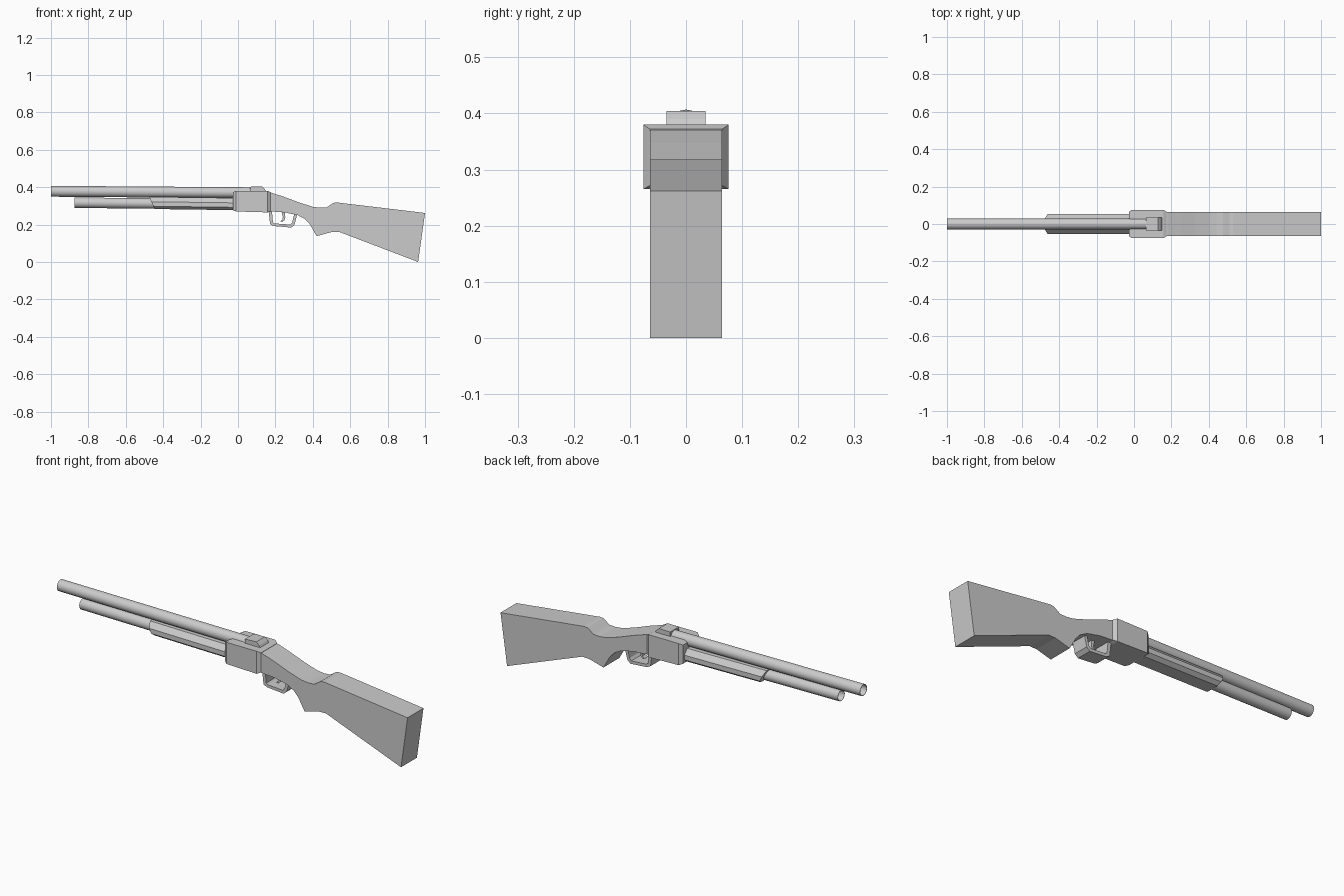
import bpy, bmesh, math
from mathutils import Matrix

if "Cube" in bpy.data.objects:
    bpy.data.objects.remove(bpy.data.objects["Cube"])

grey = bpy.data.materials.new("light_grey")
grey.use_nodes = True
COLOR = (0.6, 0.6, 0.6, 1)
grey.diffuse_color = COLOR
grey.node_tree.nodes["Principled BSDF"].inputs["Base Color"].default_value = COLOR


def finish(name, bm):
    bmesh.ops.recalc_face_normals(bm, faces=bm.faces)
    mesh = bpy.data.meshes.new(name)
    bm.to_mesh(mesh)
    bm.free()
    mesh.materials.append(grey)
    obj = bpy.data.objects.new(name, mesh)
    bpy.context.collection.objects.link(obj)
    return obj


def side_plate(name, outline, half):
    """Extrude an x-z outline symmetrically across y."""
    bm = bmesh.new()
    face = bm.faces.new([bm.verts.new((x, -half, z)) for x, z in outline])
    new = bmesh.ops.extrude_face_region(bm, geom=[face])["geom"]
    verts = [v for v in new if isinstance(v, bmesh.types.BMVert)]
    bmesh.ops.translate(bm, verts=verts, vec=(0, 2 * half, 0))
    return finish(name, bm)


def loft(name, rings):
    """Skin a row of rings with equal point counts and cap both ends."""
    bm = bmesh.new()
    loops = [[bm.verts.new(p) for p in ring] for ring in rings]
    for a, b in zip(loops, loops[1:]):
        for i in range(len(a)):
            j = (i + 1) % len(a)
            bm.faces.new((a[i], a[j], b[j], b[i]))
    bm.faces.new(loops[0])
    bm.faces.new(loops[-1])
    return finish(name, bm)


def tube(name, x0, x1, z0, z1, radius):
    """Open-muzzled thin tube along x with a slight tilt."""
    bm = bmesh.new()
    bmesh.ops.create_cone(bm, cap_ends=True, segments=16, radius1=radius, radius2=radius,
                          depth=x1 - x0, matrix=Matrix.Rotation(math.pi / 2, 4, "Y"))
    muzzle = min((f for f in bm.faces if len(f.verts) > 4),
                 key=lambda f: f.calc_center_median().x)
    bmesh.ops.inset_region(bm, faces=[muzzle], thickness=radius * 0.08)
    bore = bmesh.ops.extrude_face_region(bm, geom=[muzzle])["geom"]
    bmesh.ops.delete(bm, geom=[muzzle], context="FACES")
    bmesh.ops.translate(bm, verts=[v for v in bore if isinstance(v, bmesh.types.BMVert)],
                        vec=((x1 - x0) * 0.6, 0, 0))
    slope = (z1 - z0) / (x1 - x0)
    for v in bm.verts:
        v.co.z += (z0 + z1) / 2 + v.co.x * slope
        v.co.x += (x0 + x1) / 2
    obj = finish(name, bm)
    bpy.ops.object.select_all(action="DESELECT")
    obj.select_set(True)
    bpy.context.view_layer.objects.active = obj
    bpy.ops.object.shade_smooth_by_angle(angle=math.radians(40))


# Barrel and magazine
tube("barrel", -1.0, 0.09, 0.378, 0.370, 0.029)
tube("magazine_tube", -0.875, 0.0, 0.317, 0.308, 0.028)

# Pump grip: faceted section, raked at the front
half_section = [(0.03, 0.348), (0.053, 0.322), (0.053, 0.298), (0.034, 0.283)]
section = half_section + [(-y, z) for y, z in reversed(half_section)]
loft("pump_grip", [
    [(-0.475 + (0.348 - z) * 0.45, y, z) for y, z in section],
    [(-0.01, y, z - 0.006) for y, z in section]])

# Receiver: box with chamfered ends
def box_ring(x, y, low, high):
    return [(x, -y, low), (x, y, low), (x, y, high), (x, -y, high)]

loft("receiver", [
    box_ring(-0.028, 0.064, 0.277, 0.372), box_ring(-0.012, 0.076, 0.270, 0.380),
    box_ring(0.158, 0.076, 0.265, 0.380), box_ring(0.175, 0.064, 0.272, 0.372)])

# Stock with grip
side_plate("stock", [
    (0.15, 0.373), (0.18, 0.370), (0.25, 0.347), (0.33, 0.317), (0.40, 0.295), (0.44, 0.290),
    (0.475, 0.292), (0.51, 0.316), (0.53, 0.318), (1.0, 0.262), (0.963, 0.0),
    (0.54, 0.161), (0.50, 0.160), (0.42, 0.138), (0.385, 0.20), (0.36, 0.228),
    (0.32, 0.25), (0.25, 0.265), (0.15, 0.272)], 0.064)

# Trigger guard and trigger
side_plate("trigger_guard", [
    (0.163, 0.275), (0.172, 0.202), (0.19, 0.192), (0.285, 0.184), (0.303, 0.20),
    (0.316, 0.255), (0.301, 0.258), (0.290, 0.212), (0.280, 0.200), (0.195, 0.206),
    (0.187, 0.212), (0.181, 0.275)], 0.04)
side_plate("trigger", [
    (0.232, 0.272), (0.240, 0.24), (0.237, 0.226), (0.224, 0.216), (0.236, 0.214),
    (0.249, 0.224), (0.253, 0.24), (0.250, 0.272)], 0.012)

# Rear sight with sloped back
side_plate("rear_sight", [
    (0.065, 0.375), (0.065, 0.402), (0.128, 0.404), (0.143, 0.39), (0.152, 0.375)], 0.035)
